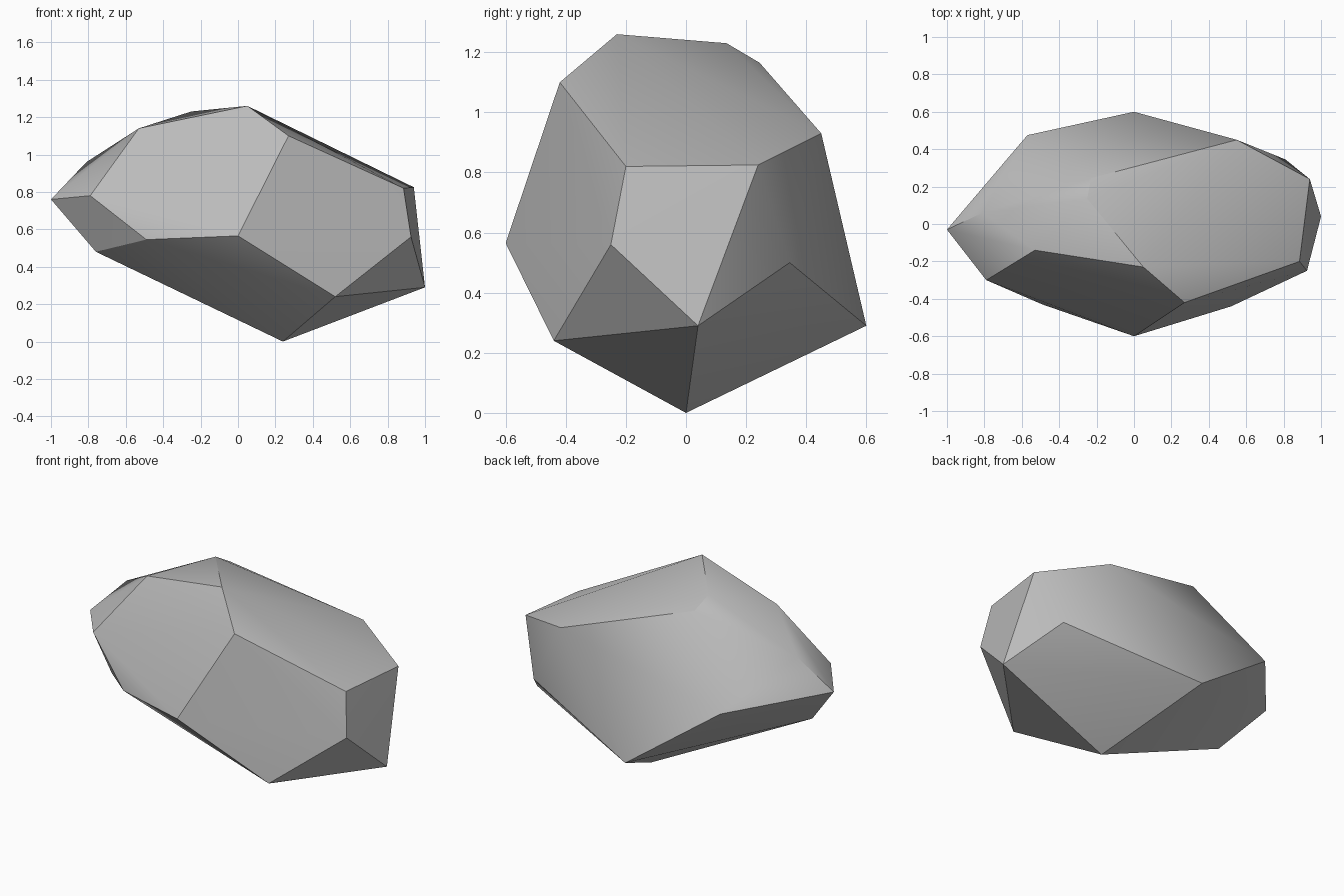
import bpy
import bmesh
import math
from mathutils import Vector

default_cube = bpy.data.objects.get("Cube")
if default_cube:
    bpy.data.objects.remove(default_cube, do_unlink=True)


def make_material(name, colour):
    material = bpy.data.materials.new(name)
    material.use_nodes = True
    material.diffuse_color = colour
    shader = material.node_tree.nodes["Principled BSDF"]
    shader.inputs["Base Color"].default_value = colour
    shader.inputs["Roughness"].default_value = 0.9
    return material


def make_hull(name, corner_groups, material):
    """Wrap a tight convex skin around the chipped corners of a stone."""
    shape = bmesh.new()
    for group in corner_groups:
        for corner in group:
            shape.verts.new(Vector(corner))
    hull = bmesh.ops.convex_hull(shape, input=shape.verts[:])
    unused = [item for item in hull["geom_interior"]
              if isinstance(item, bmesh.types.BMVert)]
    bmesh.ops.delete(shape, geom=unused, context='VERTS')
    bmesh.ops.recalc_face_normals(shape, faces=shape.faces[:])
    mesh = bpy.data.meshes.new(name)
    shape.to_mesh(mesh)
    shape.free()
    mesh.materials.append(material)
    stone = bpy.data.objects.new(name, mesh)
    bpy.context.collection.objects.link(stone)
    return stone


# Ridge along the top, from the peak round to the back shoulder
ridge = [(.05, -.23, 1.26), (.27, -.42, 1.1), (-.53, -.14, 1.14),
         (-.25, .135, 1.23), (-.23, .245, 1.165), (.55, .45, .93)]

# Blunt end facing +x
blunt_end = [(.885, -.2, .82), (.94, .24, .825), (.925, -.25, .56),
             (1, .04, .29), (.81, .345, .5)]

# Narrow end facing -x
narrow_end = [(-1, -.03, .76), (-.81, .06, .96),
              (-.79, -.3, .78), (-.76, -.16, .48)]

# Widest corners of the front and back, and the tapered underside
sides = [(0, -.6, .565), (-.49, -.43, .545), (.52, -.44, .24),
         (0, .6, .29), (-.57, .475, .7)]
underside = [(.24, 0, 0)]

stone_grey = make_material("stone grey", (.5, .5, .5, 1))
rock = make_hull("rock", [ridge, blunt_end, narrow_end, sides, underside],
                 stone_grey)

# Soft shading across shallow chips, crisp edges elsewhere
bpy.ops.object.select_all(action='DESELECT')
rock.select_set(True)
bpy.context.view_layer.objects.active = rock
bpy.ops.object.shade_smooth_by_angle(angle=math.radians(30))
